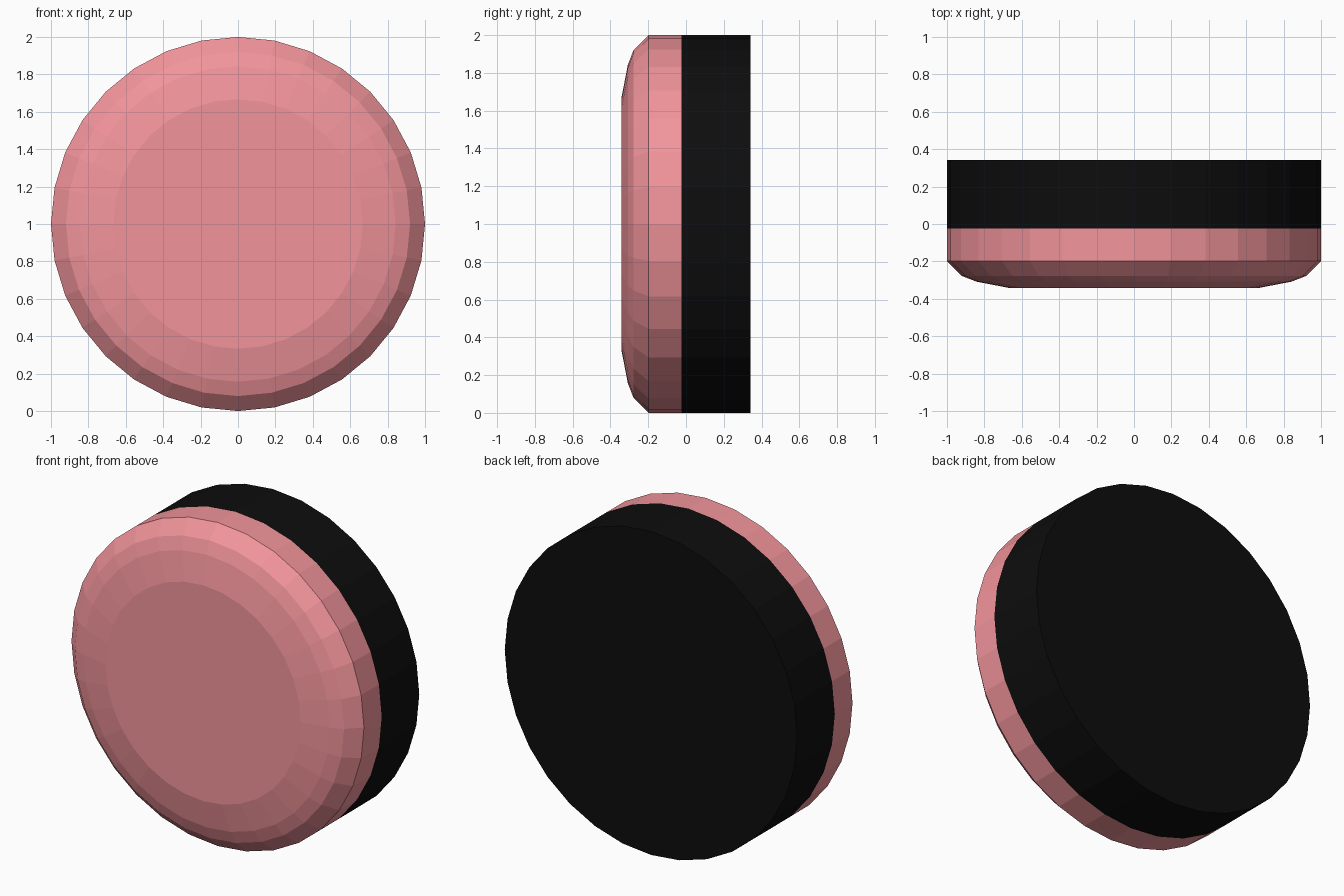
import bpy, bmesh
from math import sin, cos, pi

if "Cube" in bpy.data.objects:
    bpy.data.objects.remove(bpy.data.objects["Cube"])

SIDES = 32


def material(name, colour):
    mat = bpy.data.materials.new(name)
    mat.diffuse_color = (*colour, 1)
    mat.use_nodes = True
    mat.node_tree.nodes["Principled BSDF"].inputs["Base Color"].default_value = mat.diffuse_color
    return mat


def lathe(name, profile, mat, cap_start=False, cap_end=False):
    """Revolve (radius, y) points about the y axis through z = 1."""
    bm = bmesh.new()
    rings = [[bm.verts.new((r * cos(2 * pi * i / SIDES), y, 1 + r * sin(2 * pi * i / SIDES)))
              for i in range(SIDES)] for r, y in profile]
    for a, b in zip(rings, rings[1:]):
        for i in range(SIDES):
            j = (i + 1) % SIDES
            # profiles run from front (-y) to back (+y)
            bm.faces.new((a[j], a[i], b[i], b[j]))
    if cap_start:
        bm.faces.new(rings[0])
    if cap_end:
        bm.faces.new(rings[-1][::-1])
    bm.normal_update()
    mesh = bpy.data.meshes.new(name)
    bm.to_mesh(mesh)
    bm.free()
    mesh.materials.append(mat)
    obj = bpy.data.objects.new(name, mesh)
    bpy.context.collection.objects.link(obj)
    return obj


pink = material("pink", (0.89, 0.30, 0.33))
black = material("black", (0.004, 0.004, 0.004))

# Rounded front cap with a flat centre
lathe("front_cap",
      [(0.667, -0.342), (0.843, -0.308), (0.92, -0.278), (1, -0.198), (1, -0.025)],
      pink, cap_start=True)

# Plain cylindrical back housing
lathe("back_housing", [(1, -0.025), (1, 0.342)], black, cap_end=True)
